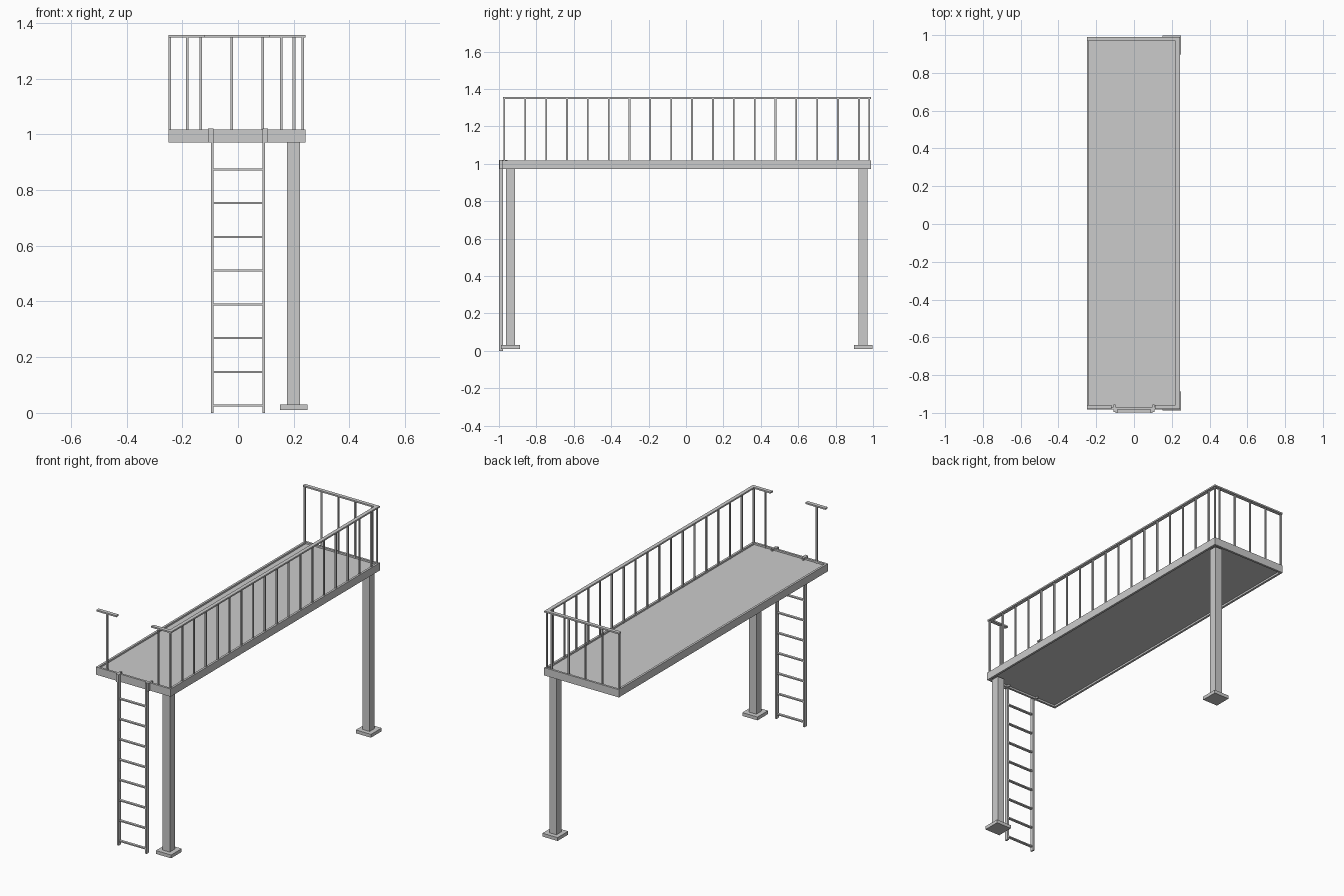
import bpy, bmesh

if "Cube" in bpy.data.objects:
    bpy.data.objects.remove(bpy.data.objects["Cube"])


def boxes(name, specs):
    """One object made of boxes, each given as (x0, x1, y0, y1, z0, z1)."""
    bm = bmesh.new()
    for x0, x1, y0, y1, z0, z1 in specs:
        vs = bmesh.ops.create_cube(bm, size=1)["verts"]
        for v in vs:
            v.co.x = x1 if v.co.x > 0 else x0
            v.co.y = y1 if v.co.y > 0 else y0
            v.co.z = z1 if v.co.z > 0 else z0
    me = bpy.data.meshes.new(name)
    bm.to_mesh(me)
    bm.free()
    ob = bpy.data.objects.new(name, me)
    bpy.context.collection.objects.link(ob)
    return ob


L, R, F, B = -0.25, 0.243, -0.983, 0.99     # deck outline
Z0, Z1, TOP = 0.971, 1.017, 1.356           # deck underside, deck top, rail top
W = 0.013                                   # frame thickness

# deck frame with the floor plate set slightly below its rim
boxes("deck_frame", [
    (L, L + W, F, B, Z0, Z1),
    (R - W, R, F, B, Z0, Z1),
    (L + W, R - W, F, F + W, Z0, Z1),
    (L + W, R - W, B - W, B, Z0, Z1),
])
boxes("deck_floor", [(L + W, R - W, F + W, B - W, 0.982, 1.007)])

# two columns with foot plates on the right side
for label, y in (("front", -0.938), ("back", 0.947)):
    boxes(label + "_column", [(0.176, 0.223, y - 0.024, y + 0.024, 0.03, Z0)])
    boxes(label + "_foot_plate", [(0.15, 0.25, y - 0.05, y + 0.05, 0.01, 0.03)])

# handrail: right side, back, and two short returns beside the ladder
RT, RW = 0.009, 0.022
boxes("handrail", [
    (R - RW, R, F + 0.004, B, TOP - RT, TOP),
    (L, R - RW, B - RW, B, TOP - RT, TOP),
    (L, -0.118, F + 0.004, F + 0.004 + RW, TOP - RT, TOP),
    (0.112, R - RW, F + 0.004, F + 0.004 + RW, TOP - RT, TOP),
])

# balusters
P, STEP = 0.0045, 0.1115
spots = [(R - 0.010, -0.971 + STEP * i) for i in range(18)]
spots += [(L + 0.005 + STEP * i, B - 0.011) for i in range(5)]
spots += [(R - 0.010, B - 0.011), (-0.183, -0.971), (0.155, -0.971)]
boxes("balusters", [(x - P, x + P, y - P, y + P, 1.0, TOP - RT) for x, y in spots])

# ladder stringers, rungs and the brackets that hook onto the deck
boxes("ladder_stringers", [
    (s * 0.0925 - 0.005, s * 0.0925 + 0.005, -1.0, -0.978, 0, Z1 + 0.003) for s in (-1, 1)])
boxes("ladder_rungs", [
    (-0.088, 0.088, -0.998, -0.982, z - 0.0035, z + 0.0035)
    for z in (0.026 + 0.1212 * i for i in range(8))])
boxes("ladder_brackets", [
    (s * 0.1025 - 0.005, s * 0.1025 + 0.005, -0.996, -0.955, Z0, Z1 + 0.003) for s in (-1, 1)])
